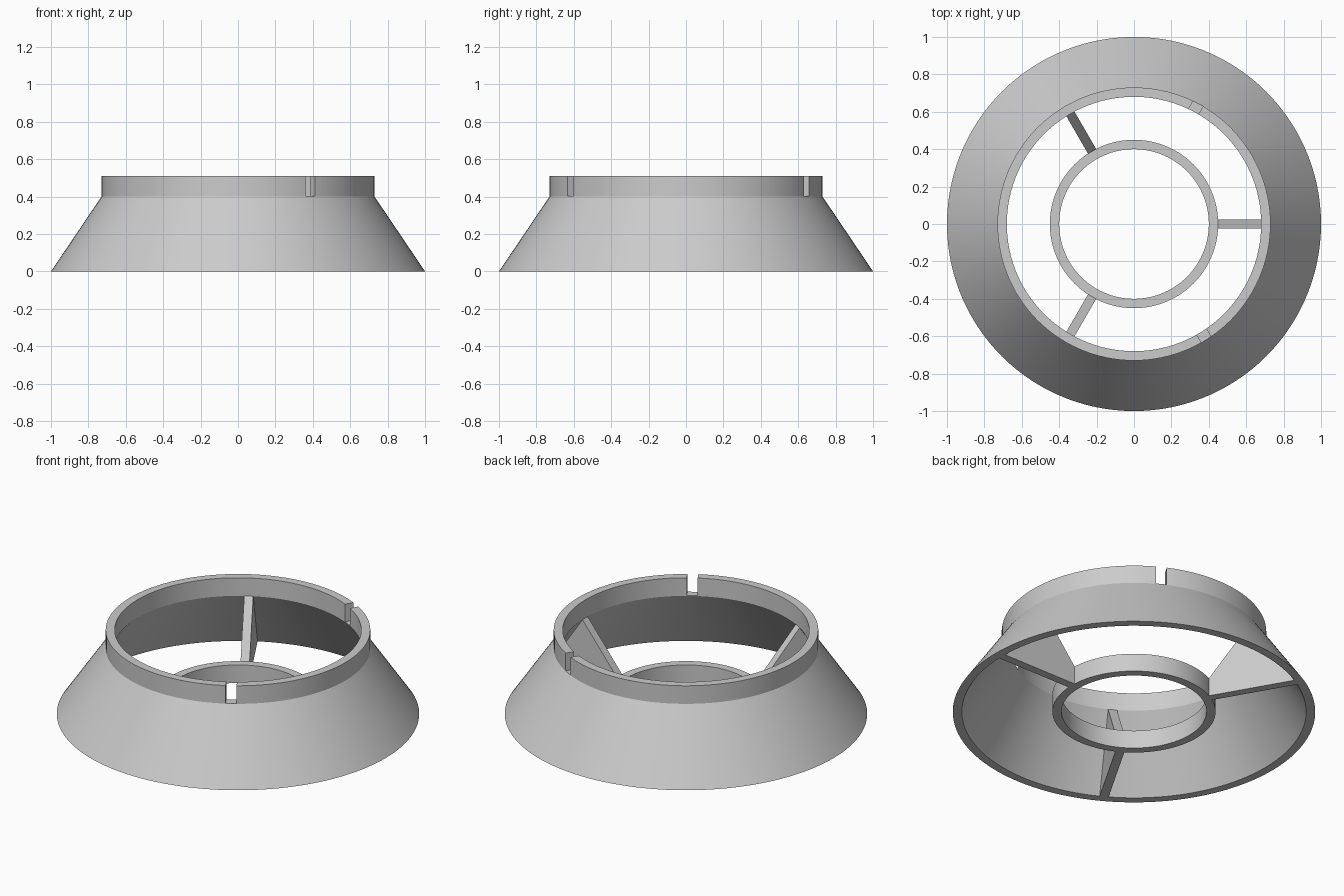
import bpy, bmesh, math
from mathutils import Matrix

if "Cube" in bpy.data.objects:
    bpy.data.objects.remove(bpy.data.objects["Cube"], do_unlink=True)

SEGMENTS = 120

grey = bpy.data.materials.new("plain grey")
grey.use_nodes = True
colour = (0.6, 0.6, 0.6, 1)
grey.diffuse_color = colour
grey.node_tree.nodes["Principled BSDF"].inputs["Base Color"].default_value = colour


def make_object(name, bm):
    bmesh.ops.recalc_face_normals(bm, faces=bm.faces)
    mesh = bpy.data.meshes.new(name)
    bm.to_mesh(mesh)
    bm.free()
    mesh.materials.append(grey)
    obj = bpy.data.objects.new(name, mesh)
    bpy.context.collection.objects.link(obj)
    return obj


def select_only(obj):
    bpy.ops.object.select_all(action='DESELECT')
    obj.select_set(True)
    bpy.context.view_layer.objects.active = obj


def revolve(name, profile):
    """Turn a closed (radius, height) profile around the z axis."""
    bm = bmesh.new()
    rings = []
    for i in range(SEGMENTS):
        a = math.tau * i / SEGMENTS
        rings.append([bm.verts.new((r * math.cos(a), r * math.sin(a), z)) for r, z in profile])
    n = len(profile)
    for i, ring in enumerate(rings):
        following = rings[(i + 1) % SEGMENTS]
        for j in range(n):
            k = (j + 1) % n
            bm.faces.new((ring[j], following[j], following[k], ring[k]))
    return make_object(name, bm)


def slab(name, profile, y0, y1, degrees):
    """Extrude a (radius, height) outline sideways, then turn it about z."""
    bm = bmesh.new()
    face = bm.faces.new([bm.verts.new((r, y0, z)) for r, z in profile])
    extruded = bmesh.ops.extrude_face_region(bm, geom=[face])["geom"]
    moved = [v for v in extruded if isinstance(v, bmesh.types.BMVert)]
    bmesh.ops.translate(bm, verts=moved, vec=(0, y1 - y0, 0))
    bm.transform(Matrix.Rotation(math.radians(degrees), 4, 'Z'))
    return make_object(name, bm)


# Flared skirt with its upright collar
skirt = revolve("flared_skirt", [(1, 0), (0.73, 0.4), (0.73, 0.51),
                                 (0.68, 0.51), (0.68, 0.4), (0.95, 0)])

# Three notches cut through the collar
for angle in (60, 180, 300):
    cutter = slab("notch_cutter", [(0.6, 0.402), (0.8, 0.402), (0.8, 0.6), (0.6, 0.6)],
                  -0.005, 0.055, angle)
    cutter.hide_render = True
    cut = skirt.modifiers.new("notch", 'BOOLEAN')
    cut.operation = 'DIFFERENCE'
    cut.solver = 'EXACT'
    cut.object = cutter
    select_only(skirt)
    bpy.ops.object.modifier_apply(modifier=cut.name)
    bpy.data.objects.remove(cutter, do_unlink=True)

# Small central ring
ring = revolve("inner_ring", [(0.45, 0), (0.45, 0.11), (0.4, 0.11), (0.4, 0)])

for obj in (skirt, ring):
    select_only(obj)
    bpy.ops.object.shade_smooth_by_angle(angle=math.radians(20))

# Three sloping ribs joining the ring to the skirt
for i in range(3):
    slab(f"rib_{i + 1}", [(0.44, 0), (0.96, 0), (0.69, 0.4), (0.68, 0.4), (0.44, 0.1)],
         -0.025, 0.025, 120 * i)
